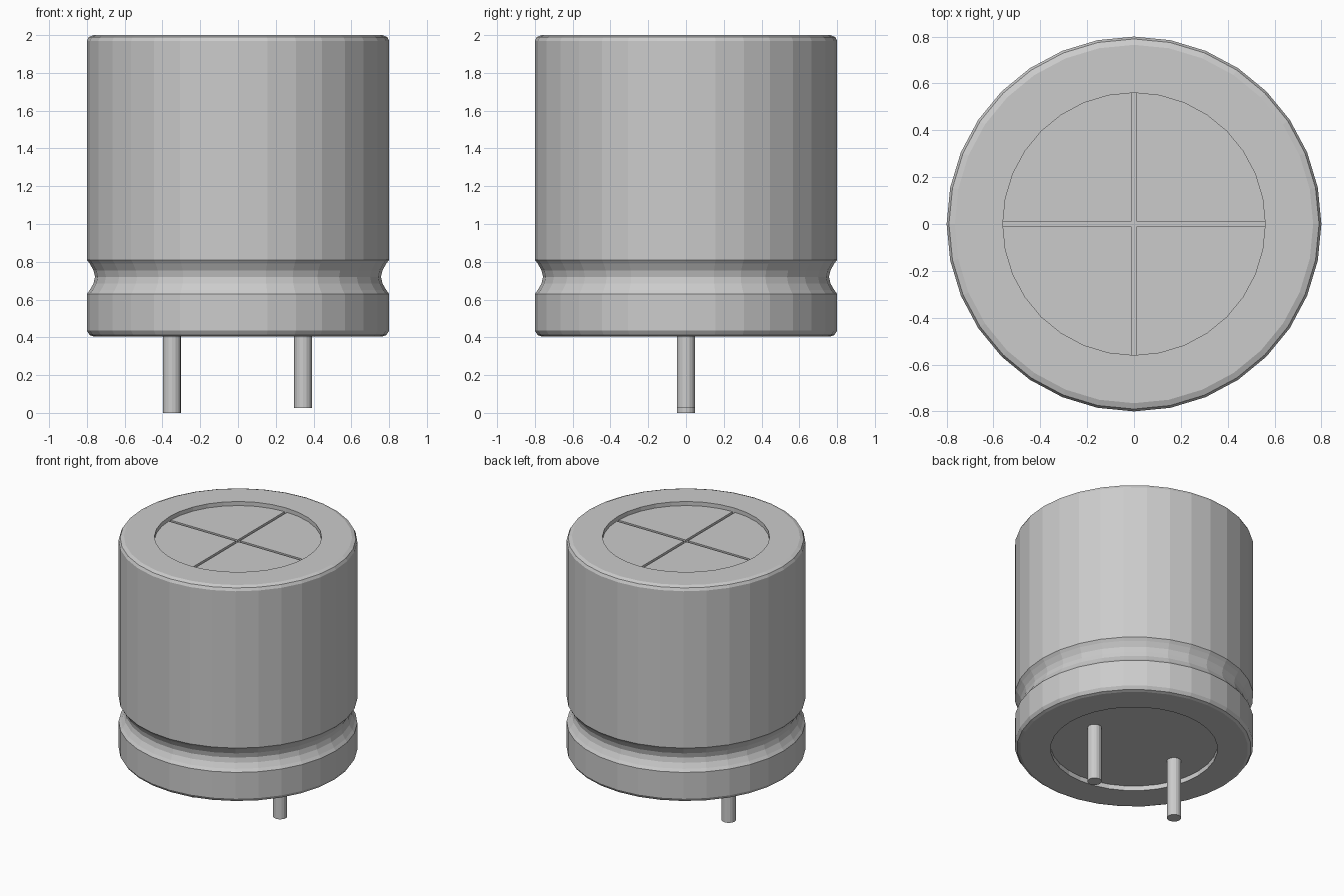
import bpy, bmesh
from math import sin, cos, pi, asin

if "Cube" in bpy.data.objects:
    bpy.data.objects.remove(bpy.data.objects["Cube"])

SIDES = 32


def make_object(name, bm):
    bmesh.ops.recalc_face_normals(bm, faces=bm.faces)
    mesh = bpy.data.meshes.new(name)
    bm.to_mesh(mesh)
    bm.free()
    obj = bpy.data.objects.new(name, mesh)
    bpy.context.collection.objects.link(obj)
    return obj


def lathe(name, profile):
    """Spin (radius, z) points around z; end rings are capped."""
    bm = bmesh.new()
    rings = [[bm.verts.new((r * cos(2 * pi * i / SIDES), r * sin(2 * pi * i / SIDES), z))
              for i in range(SIDES)] for r, z in profile]
    for a, b in zip(rings, rings[1:]):
        for i in range(SIDES):
            j = (i + 1) % SIDES
            bm.faces.new((a[i], a[j], b[j], b[i]))
    bm.faces.new(rings[0])
    bm.faces.new(rings[-1])
    return make_object(name, bm)


def pin(name, x, bottom, top=0.46, radius=0.048):
    bm = bmesh.new()
    bmesh.ops.create_cone(bm, cap_ends=True, segments=16, radius1=radius,
                          radius2=radius, depth=top - bottom)
    bmesh.ops.translate(bm, verts=bm.verts, vec=(x, 0, (top + bottom) / 2))
    return make_object(name, bm)


# Can with rounded rims, crimped groove and recessed ends
lathe("can_body", [
    (0.56, 0.44), (0.56, 0.405), (0.765, 0.405), (0.785, 0.412), (0.80, 0.435),
    (0.80, 0.63), (0.785, 0.65), (0.765, 0.685), (0.757, 0.72), (0.765, 0.755),
    (0.785, 0.79), (0.80, 0.81),
    (0.80, 1.97), (0.79, 1.99), (0.765, 2.0), (0.56, 2.0), (0.56, 1.955)])

# Vent cap: one quarter plate mirrored into four, leaving the cross score lines
GAP, R, LOW, HIGH = 0.01, 0.56, 1.95, 1.97
a0 = asin(GAP / R)
angles = [a0] + [2 * pi * i / SIDES for i in range(1, SIDES // 4)] + [pi / 2 - a0]
bm = bmesh.new()
outline = [(GAP, GAP)] + [(R * cos(a), R * sin(a)) for a in angles]
face = bm.faces.new([bm.verts.new((x, y, LOW)) for x, y in outline])
extruded = bmesh.ops.extrude_face_region(bm, geom=[face])["geom"]
bmesh.ops.translate(bm, vec=(0, 0, HIGH - LOW),
                    verts=[v for v in extruded if isinstance(v, bmesh.types.BMVert)])
vent = make_object("vent_plates", bm)
mirror = vent.modifiers.new("Mirror", "MIRROR")
mirror.use_axis = (True, True, False)
mirror.use_mirror_merge = False

# Lead pins, one slightly longer
pin("long_pin", -0.35, 0.0)
pin("short_pin", 0.345, 0.025)
